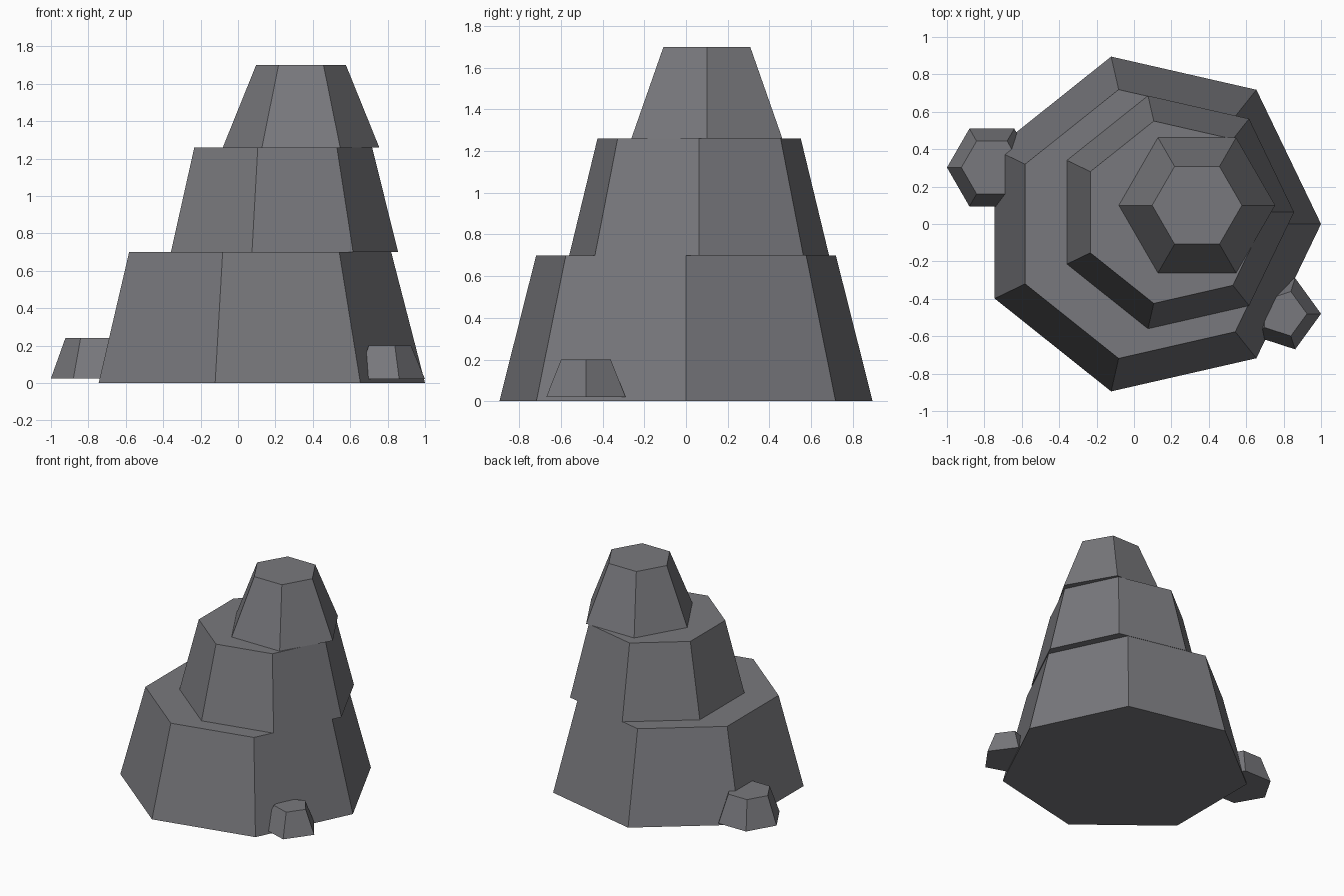
import bpy, bmesh, math

if "Cube" in bpy.data.objects:
    bpy.data.objects.remove(bpy.data.objects["Cube"])

# Single stone colour
stone = bpy.data.materials.new("grey_stone")
stone.diffuse_color = (0.19, 0.19, 0.205, 1)
stone.use_nodes = True
stone.node_tree.nodes["Principled BSDF"].inputs["Base Color"].default_value = stone.diffuse_color


def rock(name, sides, center, r_bottom, r_top, z0, z1):
    """Flat-faced tapered prism with its first corner pointing along +x."""
    bm = bmesh.new()
    rings = []
    for r, z in ((r_bottom, z0), (r_top, z1)):
        rings.append([bm.verts.new((center[0] + r * math.cos(math.tau * i / sides),
                                    center[1] + r * math.sin(math.tau * i / sides), z))
                      for i in range(sides)])
    low, high = rings
    bm.faces.new(low[::-1])
    bm.faces.new(high)
    for i in range(sides):
        j = (i + 1) % sides
        bm.faces.new((low[i], low[j], high[j], high[i]))
    mesh = bpy.data.meshes.new(name)
    bm.to_mesh(mesh)
    bm.free()
    mesh.materials.append(stone)
    bpy.context.collection.objects.link(bpy.data.objects.new(name, mesh))


# Stacked tiers, each shifted off the one below
rock("lower_tier", 7, (0.082, 0), 0.918, 0.737, 0, 0.70)
rock("middle_tier", 7, (0.217, 0.063), 0.639, 0.50, 0.70, 1.26)
rock("peak", 6, (0.337, 0.10), 0.418, 0.24, 1.26, 1.70)

# Loose boulders at the foot
rock("left_boulder", 6, (-0.76, 0.302), 0.24, 0.163, 0.025, 0.24)
rock("right_boulder", 5, (0.80, -0.48), 0.20, 0.125, 0.02, 0.20)
